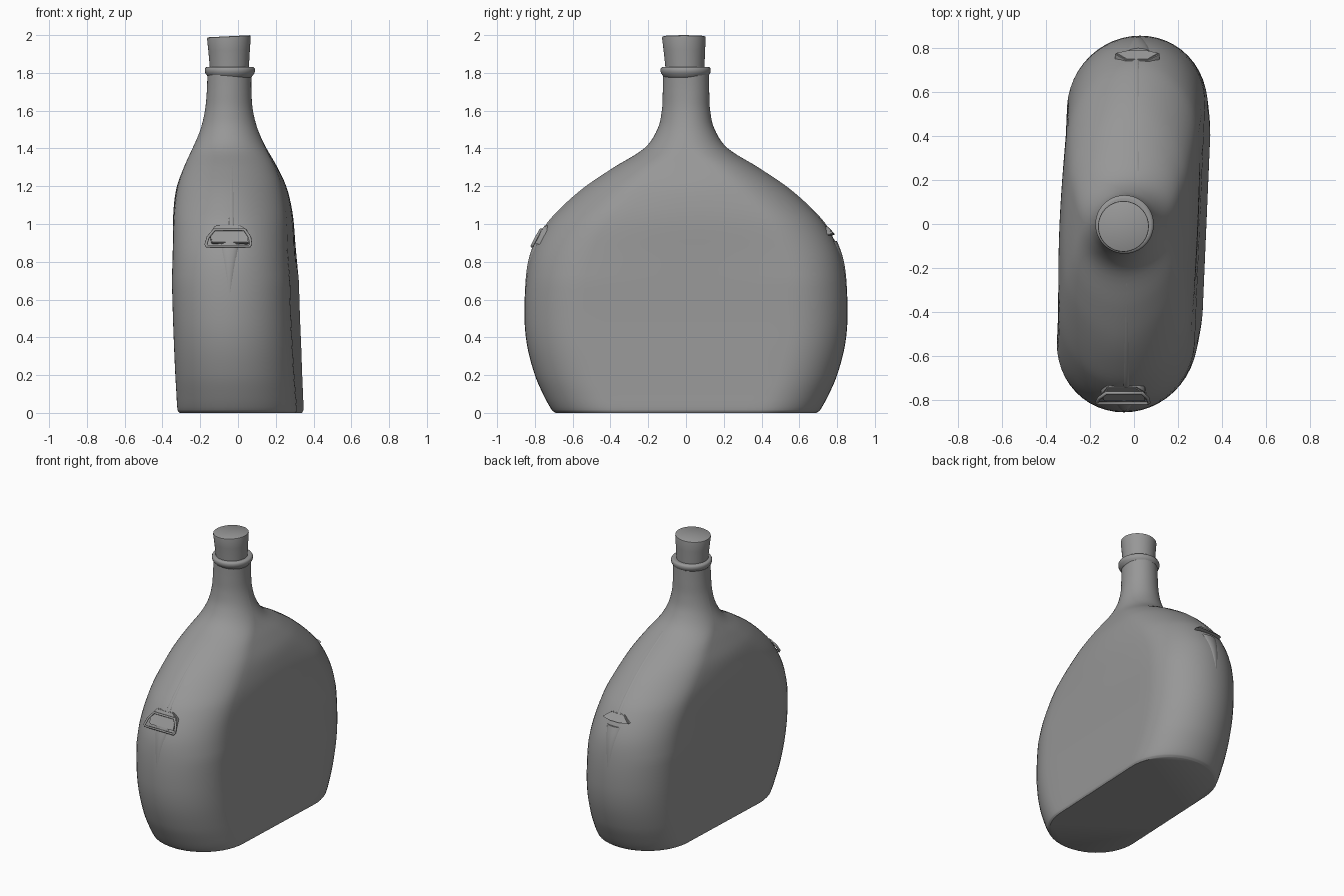
import bpy, bmesh, math
from mathutils import Vector

if "Cube" in bpy.data.objects:
    bpy.data.objects.remove(bpy.data.objects["Cube"])

# Body stations: z, centre x, half thickness (x), half width (y)
STATIONS = [
    (0.00, 0.014, 0.308, 0.69), (0.015, 0.013, 0.316, 0.71), (0.10, 0.009, 0.316, 0.757),
    (0.20, 0.004, 0.315, 0.80), (0.35, -0.002, 0.314, 0.84), (0.50, -0.008, 0.313, 0.855),
    (0.70, -0.014, 0.313, 0.847), (0.85, -0.019, 0.313, 0.815), (1.00, -0.024, 0.314, 0.735),
    (1.10, -0.029, 0.307, 0.645), (1.20, -0.034, 0.287, 0.53), (1.30, -0.039, 0.245, 0.382),
    (1.40, -0.045, 0.195, 0.222), (1.50, -0.047, 0.152, 0.152), (1.60, -0.048, 0.127, 0.128),
    (1.70, -0.047, 0.118, 0.123), (1.81, -0.045, 0.116, 0.121),
]
SKEW = 0.043

# Dark grey covering
GREY = bpy.data.materials.new("dark_grey")
GREY.diffuse_color = (0.31, 0.31, 0.31, 1)
GREY.use_nodes = True
GREY.node_tree.nodes["Principled BSDF"].inputs["Base Color"].default_value = GREY.diffuse_color


def finish(name, bm, angle=40):
    bmesh.ops.recalc_face_normals(bm, faces=bm.faces)
    me = bpy.data.meshes.new(name)
    bm.to_mesh(me)
    bm.free()
    me.materials.append(GREY)
    ob = bpy.data.objects.new(name, me)
    bpy.context.collection.objects.link(ob)
    bpy.ops.object.select_all(action='DESELECT')
    bpy.context.view_layer.objects.active = ob
    ob.select_set(True)
    bpy.ops.object.shade_smooth_by_angle(angle=math.radians(angle))
    return ob


def loft(name, rings, angle=40):
    bm = bmesh.new()
    rows = [[bm.verts.new(p) for p in r] for r in rings]
    n = len(rows[0])
    for a, b in zip(rows, rows[1:]):
        for i in range(n):
            j = (i + 1) % n
            bm.faces.new((a[i], a[j], b[j], b[i]))
    bm.faces.new(rows[0])
    bm.faces.new(rows[-1])
    return finish(name, bm, angle)


def smooth_stations(st, sub=5):
    def slope(i, k):
        a, b = st[max(i - 1, 0)], st[min(i + 1, len(st) - 1)]
        return (b[k] - a[k]) / (b[0] - a[0])
    out = []
    for i in range(len(st) - 1):
        h = st[i + 1][0] - st[i][0]
        for s in range(sub):
            t = s / sub
            row = [st[i][0] + t * h]
            for k in (1, 2, 3):
                row.append((2*t**3 - 3*t*t + 1) * st[i][k] + (t**3 - 2*t*t + t) * h * slope(i, k)
                           + (3*t*t - 2*t**3) * st[i+1][k] + (t**3 - t*t) * h * slope(i + 1, k))
            out.append(row)
    return out + [list(st[-1])]


BODY = smooth_stations(STATIONS)


def stadium(z, cx, hx, hy, seg=24, flat=10):
    ys = max(hy - hx, 0.0)
    ry = hy - ys
    # shoulders thin out gently towards their edges
    thin = 0.2 * min(max((z - 0.7) / 0.45, 0), 1) * min(ys / 0.25, 1)
    pts = []
    for sgn in (1, -1):
        for i in range(seg + 1):
            a = math.pi * i / seg
            pts.append((sgn * hx * math.cos(a), sgn * (ys + ry * math.sin(a))))
        for i in range(1, flat):
            pts.append((-sgn * hx, sgn * (ys + 1e-4) * (1 - 2 * i / flat)))
    return [(cx + x * (1 - thin * (y / hy) ** 2) + SKEW * y, y, z) for x, y in pts]


def lathe(name, profile, n=48, angle=40):
    # profile rows: radius, z, centre x, centre y, tilt in z per x
    return loft(name, [[(cx + r * math.cos(2*math.pi*i/n), cy + r * math.sin(2*math.pi*i/n),
                         z + tilt * r * math.cos(2*math.pi*i/n)) for i in range(n)]
                       for r, z, cx, cy, tilt in profile], angle)


def surface_y(z):
    for a, b in zip(BODY, BODY[1:]):
        if a[0] <= z <= b[0]:
            return a[3] + (b[3] - a[3]) * (z - a[0]) / (b[0] - a[0])


def tube(name, pts, r, cyclic):
    cu = bpy.data.curves.new(name, 'CURVE')
    cu.dimensions = '3D'
    cu.bevel_depth = r
    cu.bevel_resolution = 3
    cu.use_fill_caps = True
    cu.materials.append(GREY)
    sp = cu.splines.new('POLY')
    sp.points.add(len(pts) - 1)
    for p, q in zip(sp.points, pts):
        p.co = (*q, 1)
    sp.use_cyclic_u = cyclic
    ob = bpy.data.objects.new(name, cu)
    bpy.context.collection.objects.link(ob)


def patch(name, outline, side, cx, depth):
    # tab outline (x, z, lift) extruded into the body
    bm = bmesh.new()
    top = [bm.verts.new((cx + x, side * (surface_y(z) + l), z)) for x, z, l in outline]
    low = [bm.verts.new(v.co - Vector((0, side * depth, depth * 0.3))) for v in top]
    bm.faces.new(top)
    bm.faces.new(low)
    for i in range(len(top)):
        j = (i + 1) % len(top)
        bm.faces.new((top[i], top[j], low[j], low[i]))
    bmesh.ops.bevel(bm, geom=bm.edges[:], offset=0.005, segments=2, affect='EDGES')
    finish(name, bm, 50)


def ridge(name, side, cx, z0, z1, w0, w1, h):
    # soft tapering fold lying on the body edge
    rings = []
    for i in range(17):
        t = i / 16
        z, w = z0 + (z1 - z0) * t, w1 + (w0 - w1) * (1 - t) ** 1.3
        top = h * (1 - t) - 0.002 * t
        base = surface_y(z) - 0.02
        rings.append([(cx + w * math.cos(2*math.pi*k/20),
                       side * (base + (0.02 + top) * math.sin(2*math.pi*k/20)), z)
                      for k in range(20)])
    loft(name, rings, 60)


# Flattened bottle body and neck
loft("bottle_body", [stadium(*s) for s in BODY], 45)

# Rolled lip around the mouth
lip = [(0.110, 1.77), (0.120, 1.785), (0.128, 1.795), (0.133, 1.807), (0.133, 1.820),
       (0.128, 1.829), (0.118, 1.832), (0.100, 1.830)]
lathe("mouth_lip", [(r, z, -0.043, -0.002, 0) for r, z in lip], angle=60)

# Tapered cork
cork = [(0.102, 1.80, -0.046, -0.006, 0), (0.104, 1.84, -0.046, -0.006, 0), (0.110, 1.92, -0.047, -0.009, 0.03),
        (0.1155, 1.983, -0.048, -0.011, 0.05), (0.114, 1.991, -0.048, -0.011, 0.05),
        (0.109, 1.994, -0.048, -0.011, 0.05)]
lathe("cork", cork)

# Strap tabs: solid tab at the front, pinched flap at the back
patch("front_strap_tab", [(-0.07, 0.995, 0.006), (0.06, 0.995, 0.006), (0.10, 0.97, 0.014), (0.105, 0.90, 0.012),
                          (-0.09, 0.90, 0.012), (-0.10, 0.95, 0.014)], -1, -0.05, 0.05)
patch("back_strap_flap", [(-0.05, 0.99, 0.006), (0.05, 0.99, 0.006), (0.105, 0.95, 0.012),
                          (0.04, 0.945, 0.024), (-0.04, 0.945, 0.024), (-0.105, 0.95, 0.012)], 1, 0.015, 0.05)

# Folds below the tabs and faint seams above them
for label, side, cx in (("front", -1, -0.045), ("back", 1, 0.02)):
    ridge(label + "_fold", side, cx, 0.91, 0.58, 0.06, 0.012, 0.010)
    ridge(label + "_seam", side, cx + 0.01 * -side, 0.98, 1.38, 0.02, 0.014, 0.005)

# Wire ring on the front tab
ring = [(-0.115, 0.882), (0.11, 0.882), (0.118, 0.892), (0.112, 0.93), (0.085, 0.97),
        (-0.075, 0.97), (-0.108, 0.93), (-0.12, 0.892)]
tube("front_strap_ring", [(-0.05 + x, -(surface_y(z) + 0.013), z) for x, z in ring], 0.008, True)
